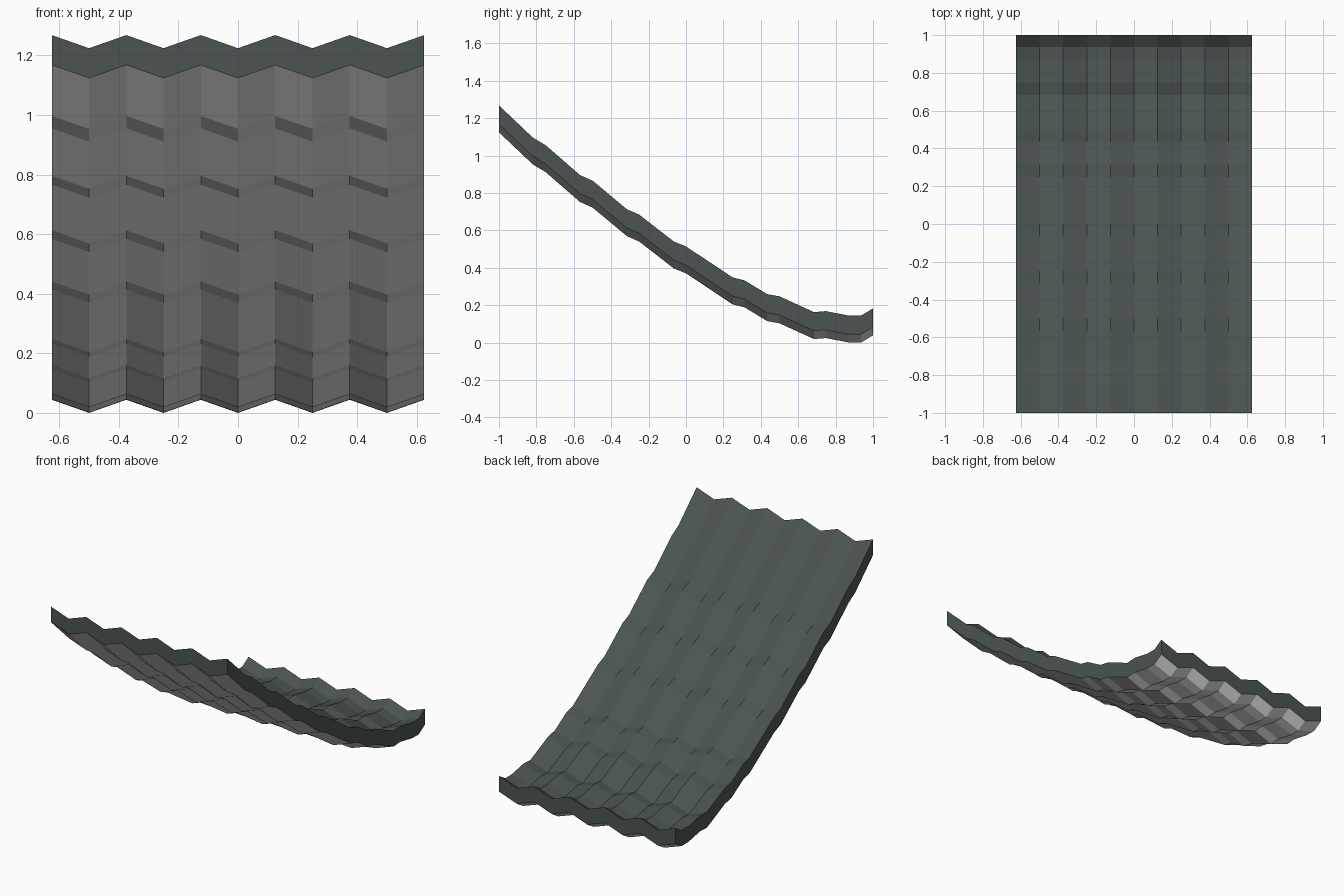
import bpy, bmesh

if "Cube" in bpy.data.objects:
    bpy.data.objects.remove(bpy.data.objects["Cube"])


def make_material(name, rgb):
    m = bpy.data.materials.new(name)
    m.diffuse_color = (*rgb, 1.0)
    m.use_nodes = True
    m.node_tree.nodes["Principled BSDF"].inputs["Base Color"].default_value = m.diffuse_color
    return m


slate = make_material("dark slate green", (0.070, 0.088, 0.086))
grey = make_material("underside light grey", (0.72, 0.72, 0.72))

# lengthwise curve of the upper ridge line (y, z)
PROFILE = [(-1, 1.268), (-0.82, 1.097), (-0.75, 1.055), (-0.567, 0.896),
           (-0.5, 0.866), (-0.316, 0.713), (-0.25, 0.684), (-0.066, 0.541),
           (0, 0.514), (0.25, 0.348), (0.314, 0.332), (0.434, 0.259),
           (0.5, 0.247), (0.684, 0.163), (0.748, 0.168), (0.868, 0.145),
           (0.936, 0.144), (1, 0.183)]
FOLDS, PITCH, DEPTH, THICK = 10, 0.125, 0.044, 0.10

# zigzag top sheet
bm = bmesh.new()
rows = []
for y, z in PROFILE:
    rows.append([bm.verts.new((-0.625 + i * PITCH, y, z - DEPTH * (i % 2)))
                 for i in range(FOLDS + 1)])
for a, b in zip(rows, rows[1:]):
    for i in range(FOLDS):
        bm.faces.new((a[i], a[i + 1], b[i + 1], b[i]))

# drop a copy straight down to give the sheet its thickness
ext = bmesh.ops.extrude_face_region(bm, geom=bm.faces[:], use_keep_orig=True)
low = [v for v in ext["geom"] if isinstance(v, bmesh.types.BMVert)]
bmesh.ops.translate(bm, verts=low, vec=(0, 0, -THICK))
bmesh.ops.recalc_face_normals(bm, faces=bm.faces)
bm.normal_update()

# the underside is grey, top and rims are slate
for f in bm.faces:
    f.material_index = 1 if f.normal.z < -0.1 else 0

mesh = bpy.data.meshes.new("corrugated_curved_sheet")
bm.to_mesh(mesh)
bm.free()
mesh.materials.append(slate)
mesh.materials.append(grey)
obj = bpy.data.objects.new("corrugated_curved_sheet", mesh)
bpy.context.collection.objects.link(obj)
